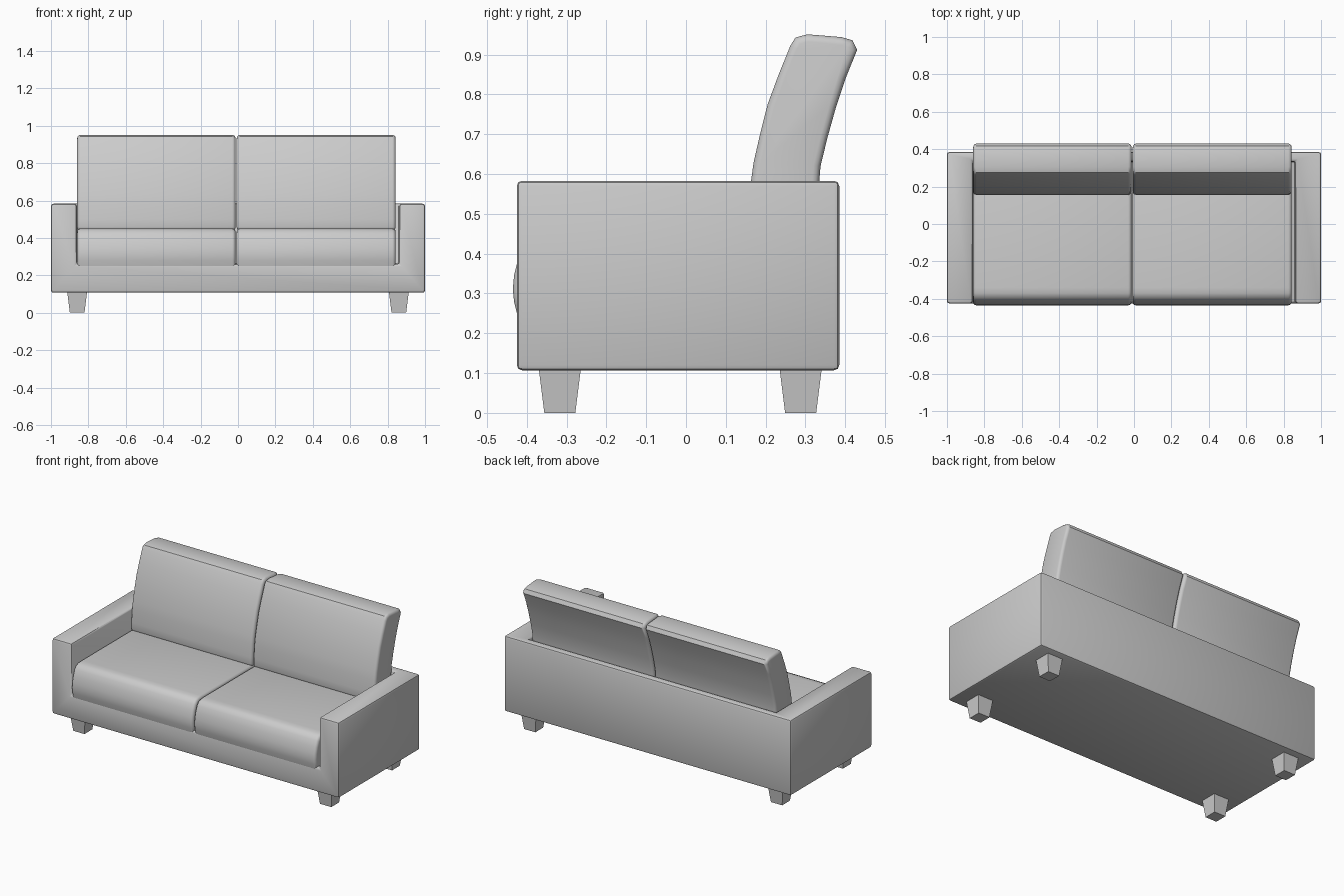
import bpy, bmesh

if "Cube" in bpy.data.objects:
    bpy.data.objects.remove(bpy.data.objects["Cube"])


def finish(obj, angle=0.6):
    """Apply the modifiers, then smooth-shade while keeping hard edges."""
    bpy.ops.object.select_all(action='DESELECT')
    obj.select_set(True)
    bpy.context.view_layer.objects.active = obj
    bpy.ops.object.convert(target='MESH')
    bpy.ops.object.shade_smooth_by_angle(angle=angle)


def add_bevel(obj, width, segments):
    m = obj.modifiers.new("bevel", 'BEVEL')
    m.width, m.segments = width, segments
    m.limit_method, m.angle_limit = 'ANGLE', 0.9


def mesh_object(name, bm):
    bmesh.ops.recalc_face_normals(bm, faces=bm.faces)
    me = bpy.data.meshes.new(name)
    bm.to_mesh(me)
    bm.free()
    obj = bpy.data.objects.new(name, me)
    bpy.context.collection.objects.link(obj)
    return obj


def box(name, lo, hi, taper=0.0):
    """Box between two corners; taper pulls the bottom in on each side."""
    bm = bmesh.new()
    bmesh.ops.create_cube(bm, size=1)
    for v in bm.verts:
        low = v.co.z < 0
        for i in range(3):
            s = 1 if v.co[i] > 0 else -1
            v.co[i] = hi[i] if s > 0 else lo[i]
            if low and i < 2:
                v.co[i] -= s * taper
    return mesh_object(name, bm)


def cushion(name, profile, x0, x1, width):
    """Side profile (y, z) extruded along x with rounded ends."""
    bm = bmesh.new()
    face = bm.faces.new([bm.verts.new((x0, y, z)) for y, z in profile])
    ext = bmesh.ops.extrude_face_region(bm, geom=[face])
    for v in ext['geom']:
        if isinstance(v, bmesh.types.BMVert):
            v.co.x = x1
    # the extruded source face stays as the first end cap
    obj = mesh_object(name, bm)
    add_bevel(obj, width, 3)
    finish(obj)


# Frame: base, arms and low back in one shell
frame = box("frame", (-1, -0.425, 0.107), (1, 0.385, 0.583))
cutter = box("frame_cutter", (-0.863, -1, 0.26), (0.863, 0.335, 1))
cutter.hide_render = True
cut = frame.modifiers.new("cut", 'BOOLEAN')
cut.operation, cut.object, cut.solver = 'DIFFERENCE', cutter, 'EXACT'
add_bevel(frame, 0.013, 2)
finish(frame)
bpy.data.objects.remove(cutter)

# Seat and back cushions
seat = [(0.30, 0.232), (-0.405, 0.232), (-0.422, 0.24), (-0.432, 0.28),
        (-0.435, 0.31), (-0.432, 0.345), (-0.422, 0.385), (-0.408, 0.42),
        (-0.392, 0.44), (-0.37, 0.449), (-0.34, 0.451), (0.30, 0.451)]
back = [(0.155, 0.44), (0.156, 0.50), (0.163, 0.58), (0.170, 0.63),
        (0.186, 0.70), (0.205, 0.775), (0.232, 0.848), (0.262, 0.922),
        (0.275, 0.943), (0.305, 0.951), (0.39, 0.944), (0.418, 0.936),
        (0.430, 0.912), (0.400, 0.838), (0.376, 0.765), (0.355, 0.69),
        (0.338, 0.62), (0.333, 0.56), (0.331, 0.44)]
for side, x0, x1 in (("left", -0.86, -0.013), ("right", -0.007, 0.843)):
    cushion(side + "_seat_cushion", seat, x0, x1, 0.018)
    cushion(side + "_back_cushion", back, x0, x1, 0.018)

# Tapered legs
for side, x in (("left", -0.86), ("right", 0.86)):
    for end, y in (("front", -0.317), ("back", 0.288)):
        box(f"{end}_{side}_leg", (x - 0.053, y - 0.053, 0),
            (x + 0.053, y + 0.053, 0.112), 0.014)
